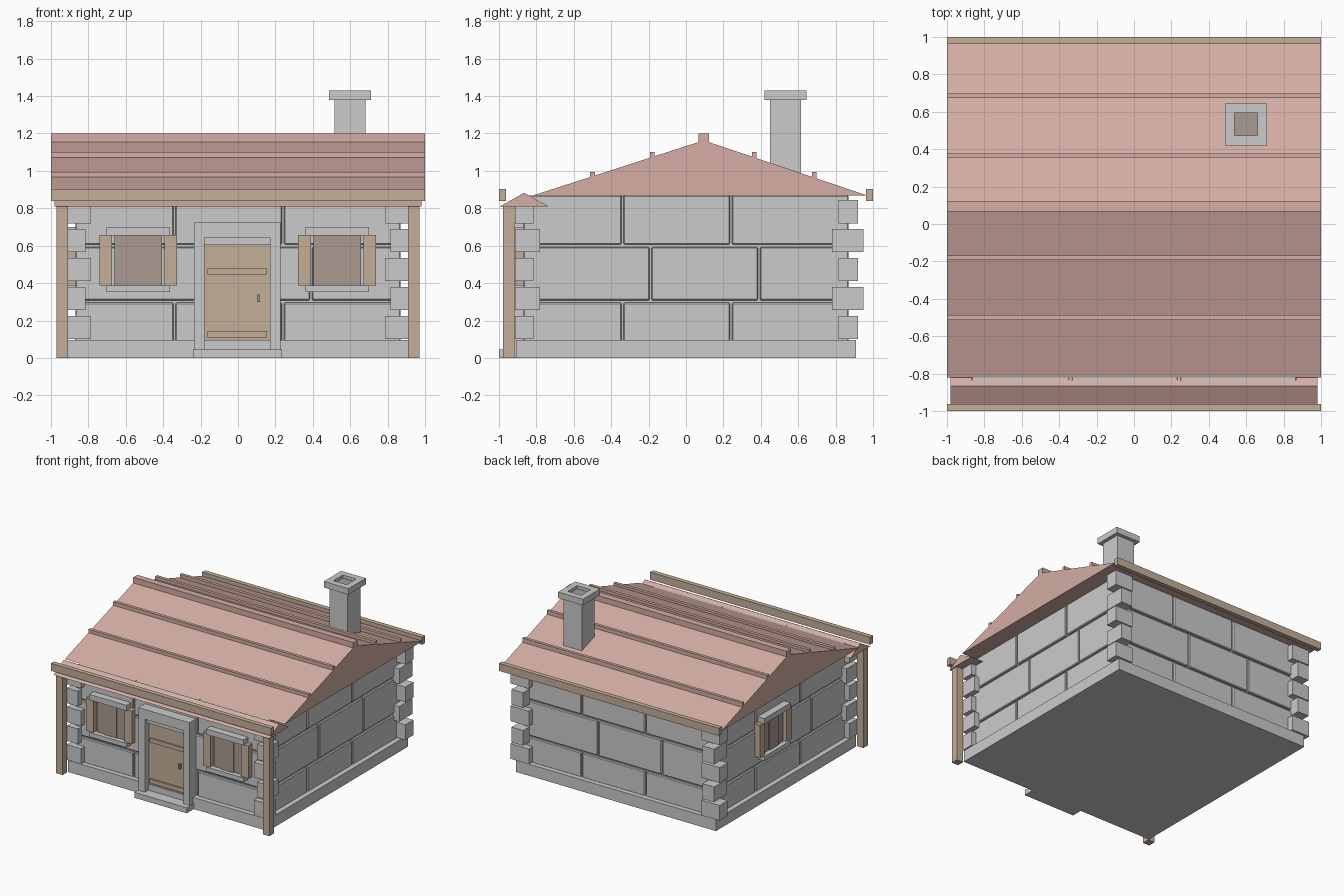
import bpy, bmesh
from mathutils import Matrix

if "Cube" in bpy.data.objects:
    bpy.data.objects.remove(bpy.data.objects["Cube"])


def material(name, rgb):
    m = bpy.data.materials.new(name)
    m.diffuse_color = (*rgb, 1)
    m.use_nodes = True
    m.node_tree.nodes["Principled BSDF"].inputs["Base Color"].default_value = m.diffuse_color
    return m


ROOF = material("roof_red", (0.66, 0.42, 0.37))
TRIM = material("wood", (0.56, 0.43, 0.32))
DARK = material("dark_wood", (0.40, 0.33, 0.29))


def finish(name, bm, mat=None, matrix=None):
    if matrix:
        bm.transform(matrix)
    bmesh.ops.recalc_face_normals(bm, faces=bm.faces)
    me = bpy.data.meshes.new(name)
    bm.to_mesh(me)
    bm.free()
    ob = bpy.data.objects.new(name, me)
    bpy.context.collection.objects.link(ob)
    if mat:
        me.materials.append(mat)
    return ob


def boxes(name, items, mat=None, matrix=None):
    """One object from boxes given as (x0, x1, y0, y1, z0, z1)."""
    bm = bmesh.new()
    for x0, x1, y0, y1, z0, z1 in items:
        m = Matrix.Translation(((x0 + x1) / 2, (y0 + y1) / 2, (z0 + z1) / 2)) @ \
            Matrix.Diagonal((abs(x1 - x0), abs(y1 - y0), abs(z1 - z0), 1))
        bmesh.ops.create_cube(bm, size=1, matrix=m)
    return finish(name, bm, mat, matrix)


def prism(name, profile, half, mat):
    """Extrude a (y, z) profile along x."""
    bm = bmesh.new()
    f = bm.faces.new([bm.verts.new((-half, y, z)) for y, z in profile])
    ext = bmesh.ops.extrude_face_region(bm, geom=[f])
    bmesh.ops.translate(bm, vec=(2 * half, 0, 0),
                        verts=[v for v in ext["geom"] if isinstance(v, bmesh.types.BMVert)])
    return finish(name, bm, mat)


def turn(degrees):
    from math import radians
    return Matrix.Rotation(radians(degrees), 4, "Z")


# Plinth and recessed wall core
boxes("plinth", [(-0.91, 0.91, -0.91, 0.91, 0, 0.095)])
boxes("wall_core", [(-0.852, 0.852, -0.852, 0.852, 0.09, 0.865)])

# Stone courses on the four walls, leaving grooves between blocks
courses = [(0.09, 0.295, (-0.34, 0.24)), (0.308, 0.593, (-0.19, 0.39)),
           (0.607, 0.868, (-0.34, 0.24))]
for side, angle in (("front", 0), ("right", 90), ("back", 180), ("left", 270)):
    blocks = []
    for z0, z1, joints in courses:
        ends = [-0.87, *joints, 0.87]
        for i in range(3):
            blocks.append((ends[i] + (0.005 if i else 0), ends[i + 1] - (0.005 if i < 2 else 0),
                           -0.87, -0.80, z0, z1))
    wall = boxes(side + "_stone_blocks", blocks, None, turn(angle))
    bev = wall.modifiers.new("chamfer", "BEVEL")
    bev.width, bev.segments = 0.006, 1

# Corner stones, alternating long and short
quoins = []
for i in range(5):
    z0 = 0.1 + 0.155 * i
    xi, xo, yi, yo = (0.785, 0.95, 0.815, 0.92) if i % 2 == 0 else (0.815, 0.92, 0.78, 0.95)
    for s in (-1, 1):
        quoins.append((s * xi, s * xo, yi, yo, z0, z0 + 0.125))
        quoins.append((s * xi, s * min(xo, 0.915), -yi, -min(yo, 0.915), z0, z0 + 0.125))
boxes("corner_stones", quoins)

# Main roof, ridge and battens
prism("main_roof", [(-0.82, 0.868), (0.97, 0.868), (0.095, 1.163)], 1, ROOF)
boxes("ridge_beam", [(-1, 1, 0.068, 0.122, 1.13, 1.2)], ROOF)
boxes("roof_battens", [(-1, 1, y - 0.0125, y + 0.0125, z - 0.05, z)
                       for y, z in ((-0.18, 1.1), (-0.5, 0.995), (0.365, 1.1), (0.685, 0.995))], ROOF)

# Porch roof, eaves boards and posts
prism("porch_roof", [(-0.995, 0.81), (-0.735, 0.81), (-0.865, 0.883)], 0.98, ROOF)
boxes("eaves_boards", [(-1, 1, -1, -0.962, 0.84, 0.902), (-1, 1, 0.962, 1, 0.84, 0.902)], TRIM)
boxes("porch_posts", [(s * 0.91, s * 0.97, -0.978, -0.918, 0, 0.81) for s in (-1, 1)], TRIM)

# Chimney with hollow cap
cx, cy, o, h = 0.598, 0.533, 0.1125, 0.061
boxes("chimney_stack", [(cx - 0.083, cx + 0.083, cy - 0.083, cy + 0.083, 0.9, 1.385)])
boxes("chimney_cap", [(cx - o, cx + o, cy - o, cy - h, 1.38, 1.43),
                      (cx - o, cx + o, cy + h, cy + o, 1.38, 1.43),
                      (cx - o, cx - h, cy - h, cy + h, 1.38, 1.43),
                      (cx + h, cx + o, cy - h, cy + h, 1.38, 1.43)])
boxes("chimney_flue", [(cx - h, cx + h, cy - h, cy + h, 1.36, 1.405)], DARK)

# Door, surround and step
boxes("door_step", [(-0.24, 0.235, -1, -0.87, 0, 0.045)])
boxes("door_surround", [(-0.235, -0.178, -0.955, -0.85, 0.04, 0.725),
                        (0.172, 0.228, -0.955, -0.85, 0.04, 0.725),
                        (-0.178, 0.172, -0.955, -0.85, 0.645, 0.725),
                        (-0.178, 0.172, -0.925, -0.85, 0.603, 0.645)])
boxes("door_panel", [(-0.178, 0.172, -0.9, -0.85, 0.045, 0.603)], TRIM)
boxes("door_bars", [(-0.163, 0.155, -0.915, -0.89, z, z + 0.033) for z in (0.445, 0.11)], TRIM)
boxes("door_handle", [(0.102, 0.118, -0.925, -0.89, 0.3, 0.338)], DARK)


# Windows: stone lintel and sill, shutters and dark planks
def window(name, matrix):
    boxes(name + "_lintel_and_sill", [(-0.17, 0.17, -0.93, -0.85, 0.655, 0.7),
                                      (-0.17, 0.17, -0.93, -0.85, 0.352, 0.388)], None, matrix)
    boxes(name + "_shutters", [(s * 0.14, s * 0.208, -0.915, -0.86, 0.386, 0.656)
                               for s in (-1, 1)], TRIM, matrix)
    boxes(name + "_planks", [(x - 0.057, x + 0.057, -0.89 - d, -0.85, 0.386, 0.657)
                             for x, d in ((-0.07, 0), (0, 0.008), (0.07, 0))], DARK, matrix)


window("left_window", Matrix.Translation((-0.533, 0, 0)))
window("right_window", Matrix.Translation((0.53, 0, 0)))
window("side_window", Matrix.Translation((0, 0.14, 0)) @ turn(-90))
